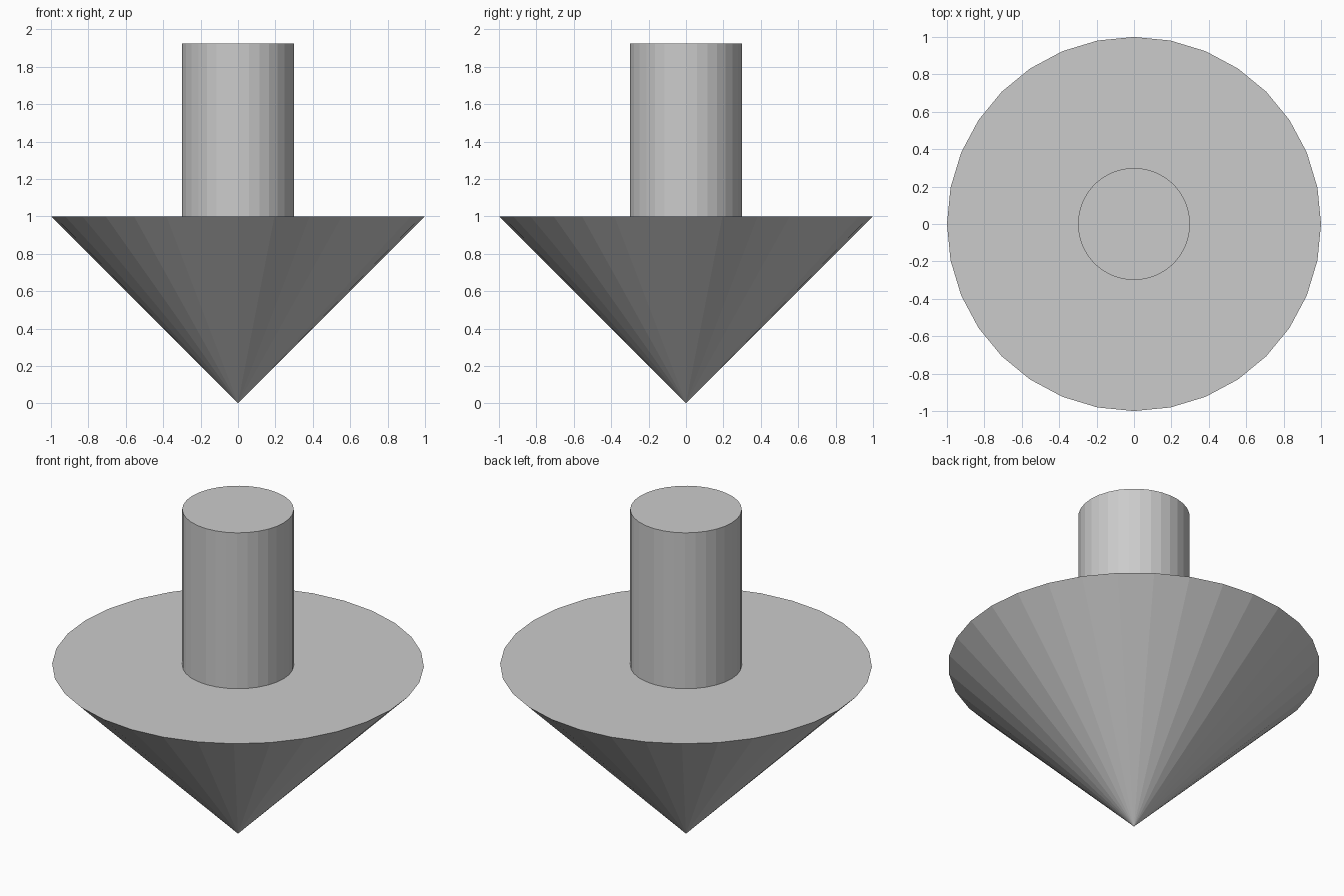
import bpy

if "Cube" in bpy.data.objects:
    bpy.data.objects.remove(bpy.data.objects["Cube"])

SIDES = 32
RIM_Z, TOP_Z = 1.0, 1.925
OVERLAP = 0.05  # stem is sunk slightly into the cone

# Downward-pointing cone with a flat top
bpy.ops.mesh.primitive_cone_add(vertices=SIDES, radius1=0, radius2=1.0,
                                depth=RIM_Z, location=(0, 0, RIM_Z / 2))
bpy.context.object.name = "cone_tip"

# Upright stem on the cone's flat top
bottom = RIM_Z - OVERLAP
bpy.ops.mesh.primitive_cylinder_add(vertices=SIDES, radius=0.3,
                                    depth=TOP_Z - bottom,
                                    location=(0, 0, (TOP_Z + bottom) / 2))
bpy.context.object.name = "stem"
